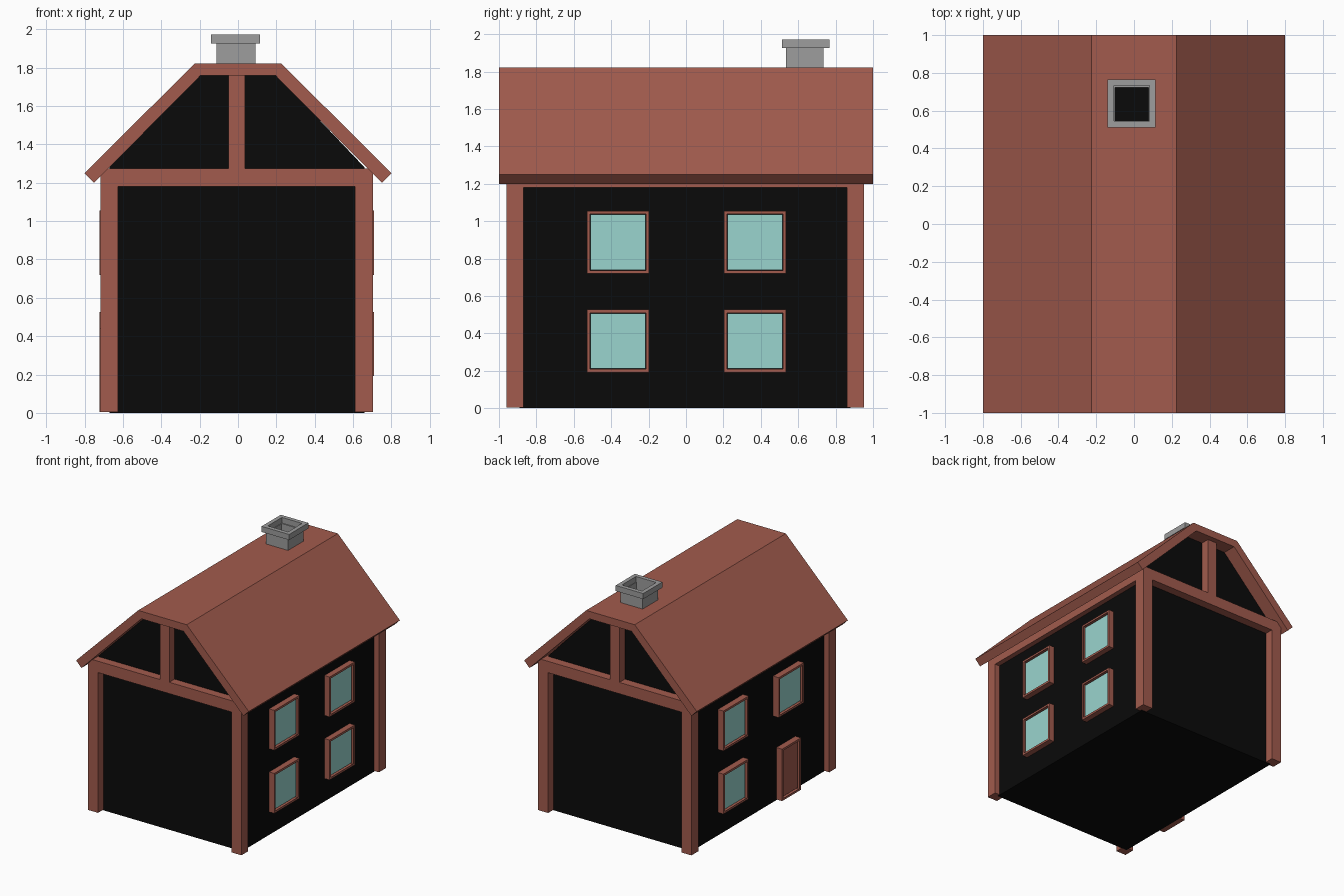
import bpy, bmesh
from mathutils import Vector

if "Cube" in bpy.data.objects:
    bpy.data.objects.remove(bpy.data.objects["Cube"])


def material(name, rgb):
    m = bpy.data.materials.new(name)
    m.diffuse_color = (*rgb, 1)
    m.use_nodes = True
    m.node_tree.nodes["Principled BSDF"].inputs["Base Color"].default_value = m.diffuse_color
    return m


BROWN = material("brown_wood", (0.36, 0.105, 0.075))
BLACK = material("black_wall", (0.003, 0.003, 0.003))
GLASS = material("pale_glass", (0.32, 0.66, 0.62))
GREY = material("grey_stone", (0.34, 0.34, 0.34))


def finish(bm, name, *mats):
    bmesh.ops.recalc_face_normals(bm, faces=bm.faces)
    me = bpy.data.meshes.new(name)
    bm.to_mesh(me)
    bm.free()
    for m in mats:
        me.materials.append(m)
    ob = bpy.data.objects.new(name, me)
    bpy.context.collection.objects.link(ob)
    return ob


def cube(x, y, z):
    bm = bmesh.new()
    bmesh.ops.create_cube(bm, size=1)
    for v in bm.verts:
        v.co = Vector(r[0] if c < 0 else r[1] for c, r in zip(v.co, (x, y, z)))
    return bm


def box(name, x, y, z, mat):
    return finish(cube(x, y, z), name, mat)


def prism(name, profile, y0, y1, mat):
    bm = bmesh.new()
    f = bm.faces.new([bm.verts.new((x, y0, z)) for x, z in profile])
    r = bmesh.ops.extrude_face_region(bm, geom=[f])
    verts = [g for g in r["geom"] if isinstance(g, bmesh.types.BMVert)]
    bmesh.ops.translate(bm, verts=verts, vec=(0, y1 - y0, 0))
    return finish(bm, name, mat)


def framed_panel(name, side, y, z, panel_mat):
    """Frame box on a side wall with an inset, recessed panel."""
    x = (0.64, 0.708) if side > 0 else (-0.722, -0.65)
    bm = cube(x, y, z)
    bm.normal_update()
    face = max(bm.faces, key=lambda f: f.normal.x * side)
    bmesh.ops.inset_individual(bm, faces=[face], thickness=0.025)
    r = bmesh.ops.extrude_discrete_faces(bm, faces=[face])
    bm_face = r["faces"][0]
    # discrete extrusion detaches the panel: move it in and wall the reveal
    bmesh.ops.delete(bm, geom=[bm_face], context="FACES")
    finish(bm, name + "_frame", BROWN)
    px = sorted((x[0] if side > 0 else x[1], (x[1] if side > 0 else x[0]) - side * 0.018))
    box(name + "_panel", px, (y[0] + 0.02, y[1] - 0.02),
        (z[0] + 0.02, z[1] - 0.02), panel_mat)


def ring(name, x, y, z, t):
    """Open square tube with wall thickness t."""
    box(name + "_left", (x[0], x[0] + t), y, z, GREY)
    box(name + "_right", (x[1] - t, x[1]), y, z, GREY)
    box(name + "_front", (x[0] + t, x[1] - t), (y[0], y[0] + t), z, GREY)
    box(name + "_back", (x[0] + t, x[1] - t), (y[1] - t, y[1]), z, GREY)


# Walls with both gables
prism("walls", [(-0.67, 0), (0.66, 0), (0.66, 1.28), (0.195, 1.77),
                (-0.195, 1.77), (-0.67, 1.28)], -0.89, 0.88, BLACK)

# Roof shell, three panels
prism("roof", [(-0.80, 1.25), (-0.225, 1.823), (0.225, 1.823), (0.80, 1.25),
               (0.75, 1.20), (0.195, 1.76), (-0.195, 1.76), (-0.75, 1.20)], -1, 1, BROWN)

# Timber frame: corner posts, beams, gable posts
XS = {"left": (-0.718, -0.625), "right": (0.61, 0.704)}
YS = {"front": (-0.96, -0.87), "back": (0.86, 0.953)}
for yn, y in YS.items():
    for xn, x in XS.items():
        box(f"{yn}_{xn}_post", x, y, (0.005, 1.18), BROWN)
    box(f"{yn}_beam", (-0.718, 0.704), y, (1.18, 1.275), BROWN)
    box(f"{yn}_gable_post", (-0.05, 0.036), y, (1.275, 1.765), BROWN)
for xn, x in XS.items():
    box(f"{xn}_beam", x, (-0.87, 0.86), (1.18, 1.275), BROWN)

# Windows on both sides; the door replaces one on the left
for side, sn in ((1, "right"), (-1, "left")):
    for y in ((-0.53, -0.197), (0.202, 0.535)):
        for z in ((0.192, 0.527), (0.72, 1.055)):
            if side < 0 and y[0] < 0 and z[0] < 0.5:
                framed_panel("door", side, (-0.49, -0.24), (0.005, 0.44), BROWN)
            else:
                framed_panel(sn + "_window", side, y, z, GLASS)

# Chimney with wider cap and dark flue
ring("chimney_base", (-0.113, 0.09), (0.534, 0.735), (1.80, 1.925), 0.012)
ring("chimney_cap", (-0.14, 0.115), (0.512, 0.766), (1.925, 1.972), 0.034)
box("chimney_flue_floor", (-0.105, 0.082), (0.54, 0.73), (1.80, 1.828), BLACK)
